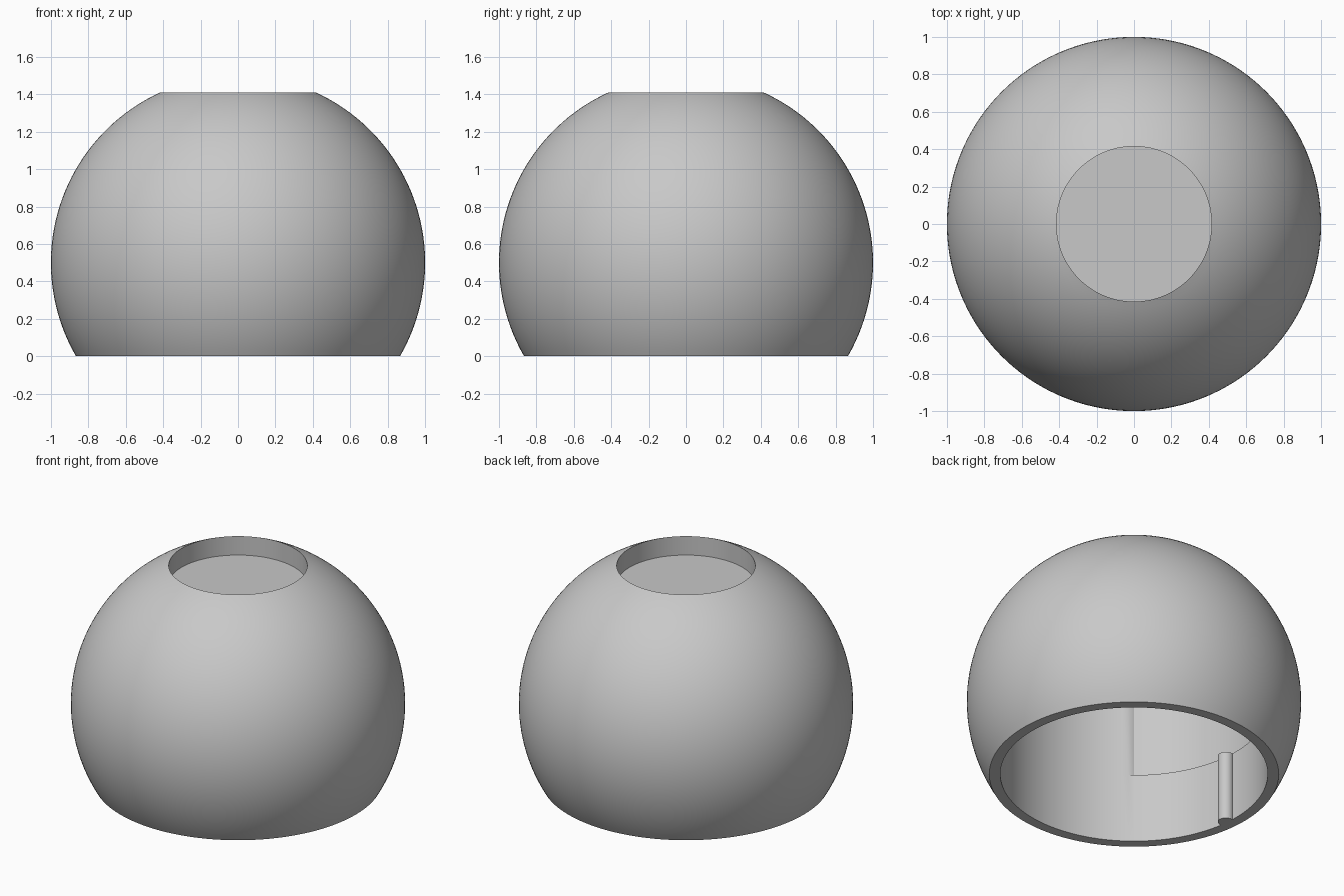
import bpy, bmesh, math

if "Cube" in bpy.data.objects:
    bpy.data.objects.remove(bpy.data.objects["Cube"])

SEG = 144
CENTRE_Z = 0.5                      # centre of the unit ball
TOP_Z, HOLE_R = 1.41, 0.415         # top cut and its round recess
HOLE_FLOOR, CEILING = 1.285, 1.0
INNER_R, STEP_Z, STEP_DEPTH = 0.80, 0.456, 0.02

grey = bpy.data.materials.new("light_grey")
grey.diffuse_color = (0.58, 0.58, 0.58, 1)
grey.use_nodes = True
grey.node_tree.nodes["Principled BSDF"].inputs["Base Color"].default_value = grey.diffuse_color


def finish(bm, name):
    bmesh.ops.remove_doubles(bm, verts=bm.verts, dist=1e-5)
    bmesh.ops.recalc_face_normals(bm, faces=bm.faces)
    mesh = bpy.data.meshes.new(name)
    bm.to_mesh(mesh)
    bm.free()
    mesh.materials.append(grey)
    ob = bpy.data.objects.new(name, mesh)
    bpy.context.collection.objects.link(ob)
    bpy.ops.object.select_all(action='DESELECT')
    bpy.context.view_layer.objects.active = ob
    ob.select_set(True)
    bpy.ops.object.shade_smooth_by_angle(angle=math.radians(30))
    return ob


def profile(angle_deg):
    """Section of the shell; one sector of the inner wall is set back."""
    upper_r = INNER_R + (STEP_DEPTH if 141 <= angle_deg <= 231 else 0)
    pts = [(0, HOLE_FLOOR), (HOLE_R, HOLE_FLOOR)]
    a0 = math.asin(TOP_Z - CENTRE_Z)
    a1 = math.asin(-CENTRE_Z)
    for i in range(41):
        a = a0 + (a1 - a0) * i / 40
        pts.append((math.cos(a), CENTRE_Z + math.sin(a)))
    pts += [(INNER_R, 0), (INNER_R, STEP_Z), (upper_r, STEP_Z),
            (upper_r, CEILING), (0, CEILING)]
    return pts


# Truncated ball with a recessed top and an open cavity below
bm = bmesh.new()
rings = []
for s in range(SEG):
    deg = 360 * s / SEG
    t = math.radians(deg)
    rings.append([bm.verts.new((r * math.cos(t), r * math.sin(t), z))
                  for r, z in profile(deg)])
for s in range(SEG):
    a, b = rings[s], rings[(s + 1) % SEG]
    for i in range(len(a) - 1):
        bm.faces.new((a[i], a[i + 1], b[i + 1], b[i]))
finish(bm, "ball_shell")

# Rounded upright rib on the inner wall
bm = bmesh.new()
bmesh.ops.create_cone(bm, cap_ends=True, segments=24, radius1=0.047,
                      radius2=0.047, depth=STEP_Z)
t = math.radians(186)
bmesh.ops.translate(bm, verts=bm.verts,
                    vec=(0.79 * math.cos(t), 0.79 * math.sin(t), STEP_Z / 2))
finish(bm, "inner_rib")
